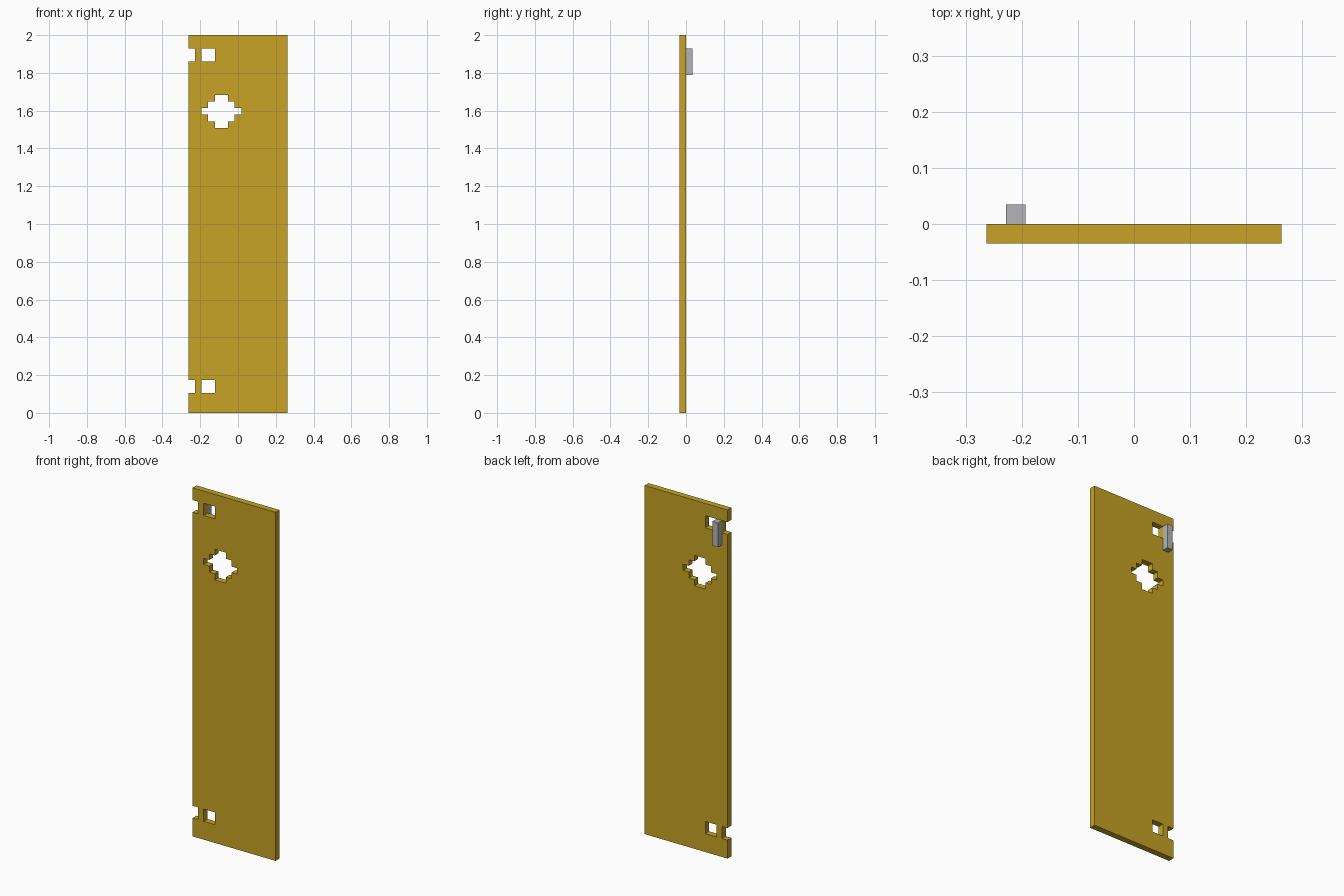
import bpy
import bmesh
from mathutils import Matrix, Vector

cube = bpy.data.objects.get("Cube")
if cube:
    bpy.data.objects.remove(cube, do_unlink=True)

U = 2 / 57          # one module: the panel is 15 wide, 57 tall and 1 thick
WIDTH, HEIGHT = 15, 57


def material(name, rgb):
    mat = bpy.data.materials.new(name)
    mat.use_nodes = True
    mat.diffuse_color = (*rgb, 1)
    mat.node_tree.nodes["Principled BSDF"].inputs["Base Color"].default_value = (*rgb, 1)
    return mat


def add_loop(curve, points):
    """Closed outline in modules, measured from the lower right-hand corner."""
    spline = curve.splines.new("POLY")
    spline.points.add(len(points) - 1)
    for p, (x, z) in zip(spline.points, points):
        p.co = ((x - WIDTH / 2) * U, z * U, 0, 1)
    spline.use_cyclic_u = True


def rectangle(x0, x1, z0, z1):
    return [(x0, z0), (x1, z0), (x1, z1), (x0, z1)]


gold = material("gold", (0.57, 0.37, 0.018))
grey = material("light grey", (0.45, 0.46, 0.48))

# Panel profile: outer edge with two notches, two windows and a stepped hole
profile = bpy.data.curves.new("panel_profile", "CURVE")
profile.dimensions = "2D"
profile.fill_mode = "BOTH"
profile.extrude = U / 2

notch_rows = [(3, 5), (53, 55)]
outline = [(0, HEIGHT), (WIDTH, HEIGHT), (WIDTH, 0), (0, 0)]
for z0, z1 in notch_rows:
    outline += [(0, z0), (1, z0), (1, z1), (0, z1)]
    add_loop(profile, rectangle(2, 4, z0, z1))
add_loop(profile, outline)

# Stepped hole: one quarter mirrored into four
quarter = [(3, 0.5), (2, 0.5), (2, 1.5), (1, 1.5), (1, 2.5)]
half = quarter + [(-x, z) for x, z in reversed(quarter)]
star = half + [(x, -z) for x, z in reversed(half)]
add_loop(profile, [(5 + x, 45.5 + z) for x, z in star])

# Stand the profile up as a mesh panel
helper = bpy.data.objects.new("panel_profile", profile)
bpy.context.collection.objects.link(helper)
bpy.context.view_layer.update()
mesh = bpy.data.meshes.new_from_object(
    helper.evaluated_get(bpy.context.evaluated_depsgraph_get()))
bpy.data.objects.remove(helper, do_unlink=True)

bm = bmesh.new()
bm.from_mesh(mesh)
bmesh.ops.remove_doubles(bm, verts=bm.verts, dist=1e-4)
bmesh.ops.rotate(bm, verts=bm.verts, matrix=Matrix(((1, 0, 0), (0, 0, -1), (0, 1, 0))))
bmesh.ops.translate(bm, verts=bm.verts, vec=Vector((0, -U / 2, 0)))
bmesh.ops.dissolve_limit(bm, angle_limit=0.01, verts=bm.verts, edges=bm.edges)
bmesh.ops.recalc_face_normals(bm, faces=bm.faces)
for face in bm.faces:
    face.smooth = False
bm.to_mesh(mesh)
bm.free()
mesh.materials.clear()
mesh.materials.append(gold)
panel = bpy.data.objects.new("door_panel", mesh)
bpy.context.collection.objects.link(panel)

# Small upright handle on the back, between the top notch and window
bpy.ops.mesh.primitive_cube_add(size=1, location=((1.5 - WIDTH / 2) * U, U / 2, 53 * U))
handle = bpy.context.object
handle.name = "handle"
handle.scale = (U, U, 4 * U)
handle.data.materials.append(grey)
